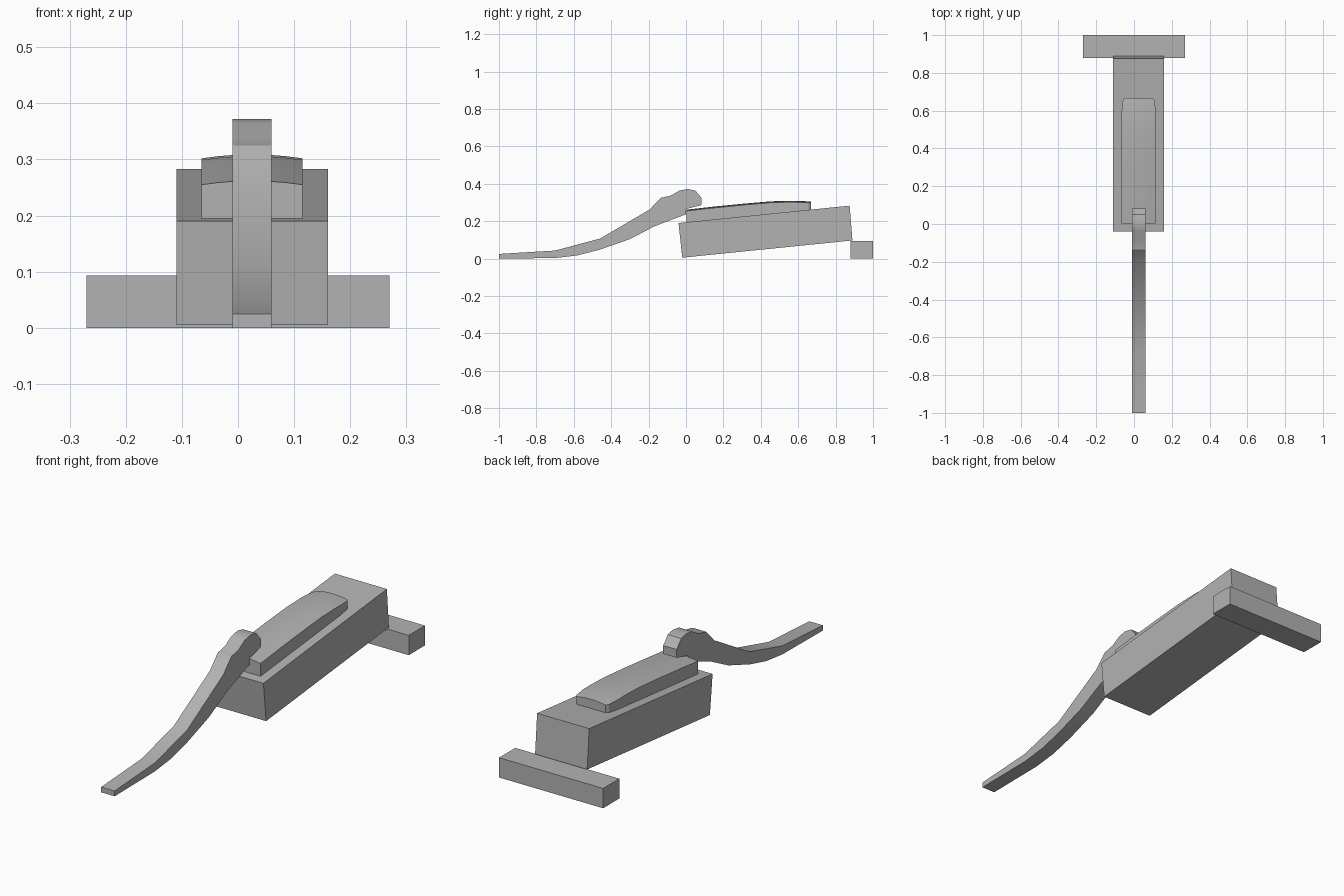
import bpy
import bmesh

cube = bpy.data.objects.get("Cube")
if cube:
    bpy.data.objects.remove(cube, do_unlink=True)

grey = bpy.data.materials.new("plain grey")
grey.use_nodes = True
COLOR = (0.45, 0.45, 0.45, 1)
grey.diffuse_color = COLOR
grey.node_tree.nodes["Principled BSDF"].inputs["Base Color"].default_value = COLOR


def finish(name, bm, angle=None):
    bmesh.ops.recalc_face_normals(bm, faces=bm.faces)
    mesh = bpy.data.meshes.new(name)
    bm.to_mesh(mesh)
    bm.free()
    mesh.materials.append(grey)
    obj = bpy.data.objects.new(name, mesh)
    bpy.context.collection.objects.link(obj)
    if angle:
        bpy.ops.object.select_all(action="DESELECT")
        obj.select_set(True)
        bpy.context.view_layer.objects.active = obj
        bpy.ops.object.shade_smooth_by_angle(angle=angle)
    return obj


def extrude_profile(name, points, x0, x1, angle=None):
    """Side outline in (y, z), extruded across x."""
    bm = bmesh.new()
    face = bm.faces.new([bm.verts.new((x0, y, z)) for y, z in points])
    out = bmesh.ops.extrude_face_region(bm, geom=[face])
    moved = [v for v in out["geom"] if isinstance(v, bmesh.types.BMVert)]
    bmesh.ops.translate(bm, verts=moved, vec=(x1 - x0, 0, 0))
    return finish(name, bm, angle)


# Tilted main block and the cross bar it rests on
extrude_profile("main_block", [(-0.02, 0.005), (0.89, 0.097), (0.875, 0.283), (-0.04, 0.19)], -0.11, 0.16)
extrude_profile("rear_cross_bar", [(0.88, 0), (1, 0), (1, 0.093), (0.88, 0.093)], -0.27, 0.27)

# Curved lever with a hooked end
lever_top = [(-1, 0.025), (-0.7, 0.043), (-0.46, 0.107), (-0.195, 0.262), (-0.135, 0.325),
             (-0.08, 0.337), (-0.035, 0.364), (0.01, 0.372), (0.05, 0.364), (0.083, 0.325)]
lever_under = [(0.083, 0.286), (0.0, 0.265), (0.0, 0.237), (-0.17, 0.172), (-0.3, 0.104),
               (-0.46, 0.048), (-0.58, 0.017), (-0.7, 0.003), (-1, 0)]
extrude_profile("hooked_lever", lever_top + lever_under, -0.01, 0.06, 0.5)

# Crowned pad lofted along the block: y, top edge height, half width
bm = bmesh.new()
stations = [(0.003, 0.255, 0.09), (0.15, 0.271, 0.09), (0.3, 0.286, 0.09), (0.45, 0.299, 0.09),
            (0.55, 0.302, 0.09), (0.6, 0.301, 0.09), (0.655, 0.299, 0.084), (0.667, 0.298, 0.075)]
rows = []
for y, z, half in stations:
    ring = [(-1, 0.19 + 0.1 * y)]
    ring += [(t / 3, z + 0.007 * (1 - (t / 3) ** 2)) for t in range(-3, 4)]
    ring += [(1, 0.19 + 0.1 * y)]
    rows.append([bm.verts.new((0.025 + half * s, y, h)) for s, h in ring])
for a, b in zip(rows, rows[1:]):
    for i in range(len(a)):
        j = (i + 1) % len(a)
        bm.faces.new((a[i], a[j], b[j], b[i]))
bm.faces.new(rows[0])
bm.faces.new(rows[-1])
finish("curved_pad", bm, 0.5)
